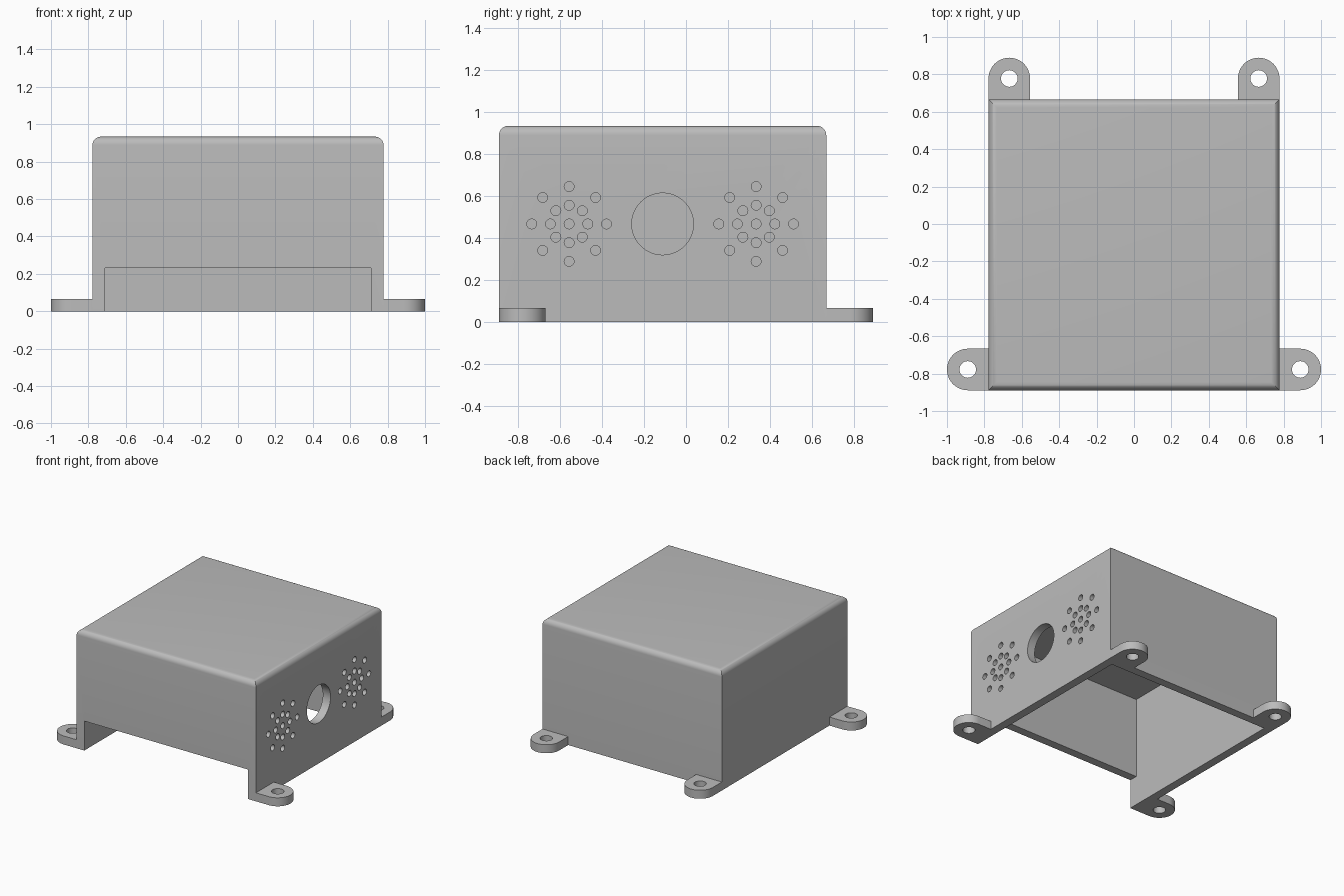
import bpy
import bmesh
import math
from mathutils import Matrix, Vector

old = bpy.data.objects.get("Cube")
if old:
    bpy.data.objects.remove(old)

U = 2 / 90                                  # design unit
HALF, HEIGHT, WALL, EDGE = 35 * U, 42 * U, 3 * U, 2 * U
FRONT, BACK = -40 * U, 30 * U
MID_Y = (FRONT + BACK) / 2
TAB = 5 * U                                 # tab half width

grey = bpy.data.materials.new("plain grey")
grey.use_nodes = True
COLOUR = (0.5, 0.5, 0.5, 1)
grey.diffuse_color = COLOUR
grey.node_tree.nodes["Principled BSDF"].inputs["Base Color"].default_value = COLOUR


def finish(bm, name):
    mesh = bpy.data.meshes.new(name)
    bmesh.ops.recalc_face_normals(bm, faces=bm.faces)
    bm.to_mesh(mesh)
    bm.free()
    mesh.materials.append(grey)
    obj = bpy.data.objects.new(name, mesh)
    bpy.context.collection.objects.link(obj)
    return obj


def box_mesh(low, high):
    low, high = Vector(low), Vector(high)
    bm = bmesh.new()
    bmesh.ops.create_cube(bm, size=1, matrix=Matrix.Translation((low + high) / 2)
                          @ Matrix.Diagonal((*(high - low), 1)))
    return bm


def add_cylinder(bm, centre, radius, depth, sides, axis="Z"):
    turn = Matrix.Rotation(math.pi / 2, 4, "Y") if axis == "X" else Matrix.Identity(4)
    bmesh.ops.create_cone(bm, cap_ends=True, segments=sides, radius1=radius, radius2=radius,
                          depth=depth, matrix=Matrix.Translation(centre) @ turn)


def cut(obj, cutter):
    mod = obj.modifiers.new("cut", "BOOLEAN")
    mod.operation, mod.solver, mod.object = "DIFFERENCE", "EXACT", cutter
    bpy.context.view_layer.objects.active = obj
    bpy.ops.object.modifier_apply(modifier=mod.name)
    bpy.data.objects.remove(cutter)


def smooth(obj):
    bpy.ops.object.select_all(action="DESELECT")
    obj.select_set(True)
    bpy.context.view_layer.objects.active = obj
    bpy.ops.object.shade_smooth_by_angle(angle=math.radians(30))


# Cover: box with rounded top edges
bm = box_mesh((-HALF, FRONT, 0), (HALF, BACK, HEIGHT))
rim = [e for e in bm.edges if all(v.co.z > HEIGHT / 2 for v in e.verts)]
bmesh.ops.bevel(bm, geom=rim, offset=EDGE, segments=8, profile=0.5, affect="EDGES")
cover = finish(bm, "cover")

# Open underside and front slot
inner = HALF - WALL
cut(cover, finish(box_mesh((-inner, FRONT + WALL, -WALL), (inner, BACK - WALL, HEIGHT - WALL)),
                  "cavity_cutter"))
cut(cover, finish(box_mesh((-inner, FRONT - WALL, -WALL), (inner, FRONT + 2 * WALL, 10.4 * U)),
                  "slot_cutter"))

# Side wall: large round opening between two clusters of vent holes
HOLE_Z = 21 * U
bm = bmesh.new()
add_cylinder(bm, (HALF, MID_Y, HOLE_Z), 6.6 * U, 4 * WALL, 64, "X")
for side in (-1, 1):
    y = MID_Y + side * 20 * U
    add_cylinder(bm, (HALF, y, HOLE_Z), 1.05 * U, 4 * WALL, 20, "X")
    for ring in (4 * U, 8 * U):
        for i in range(8):
            a = i * math.pi / 4
            spot = (HALF, y + ring * math.cos(a), HOLE_Z + ring * math.sin(a))
            add_cylinder(bm, spot, 1.05 * U, 4 * WALL, 20, "X")
cut(cover, finish(bm, "vent_cutter"))
smooth(cover)


# Mounting tabs: round-ended plates with a screw hole
def mounting_tab(name, root, angle):
    place = Matrix.Translation(root) @ Matrix.Rotation(angle, 4, "Z")
    bm = bmesh.new()
    arc = [(TAB * (1 + math.cos(a)), TAB * math.sin(a))
           for a in (math.pi * (i / 24 - 0.5) for i in range(25))]
    outline = [(0, -TAB)] + arc + [(0, TAB)]
    base = bm.faces.new([bm.verts.new((x, y, 0)) for x, y in outline])
    top = bmesh.ops.extrude_face_region(bm, geom=[base])["geom"]
    bmesh.ops.translate(bm, vec=(0, 0, WALL),
                        verts=[v for v in top if isinstance(v, bmesh.types.BMVert)])
    bm.transform(place)
    tab = finish(bm, name)
    hole = bmesh.new()
    add_cylinder(hole, place @ Vector((TAB, 0, WALL / 2)), 2 * U, 3 * WALL, 32)
    cut(tab, finish(hole, "screw_cutter"))
    smooth(tab)


for side, label in ((1, "left"), (-1, "right")):
    mounting_tab(f"front_{label}_tab", (side * HALF, FRONT + TAB, 0), 0 if side > 0 else math.pi)
    mounting_tab(f"back_{label}_tab", (side * (HALF - TAB), BACK, 0), math.pi / 2)
